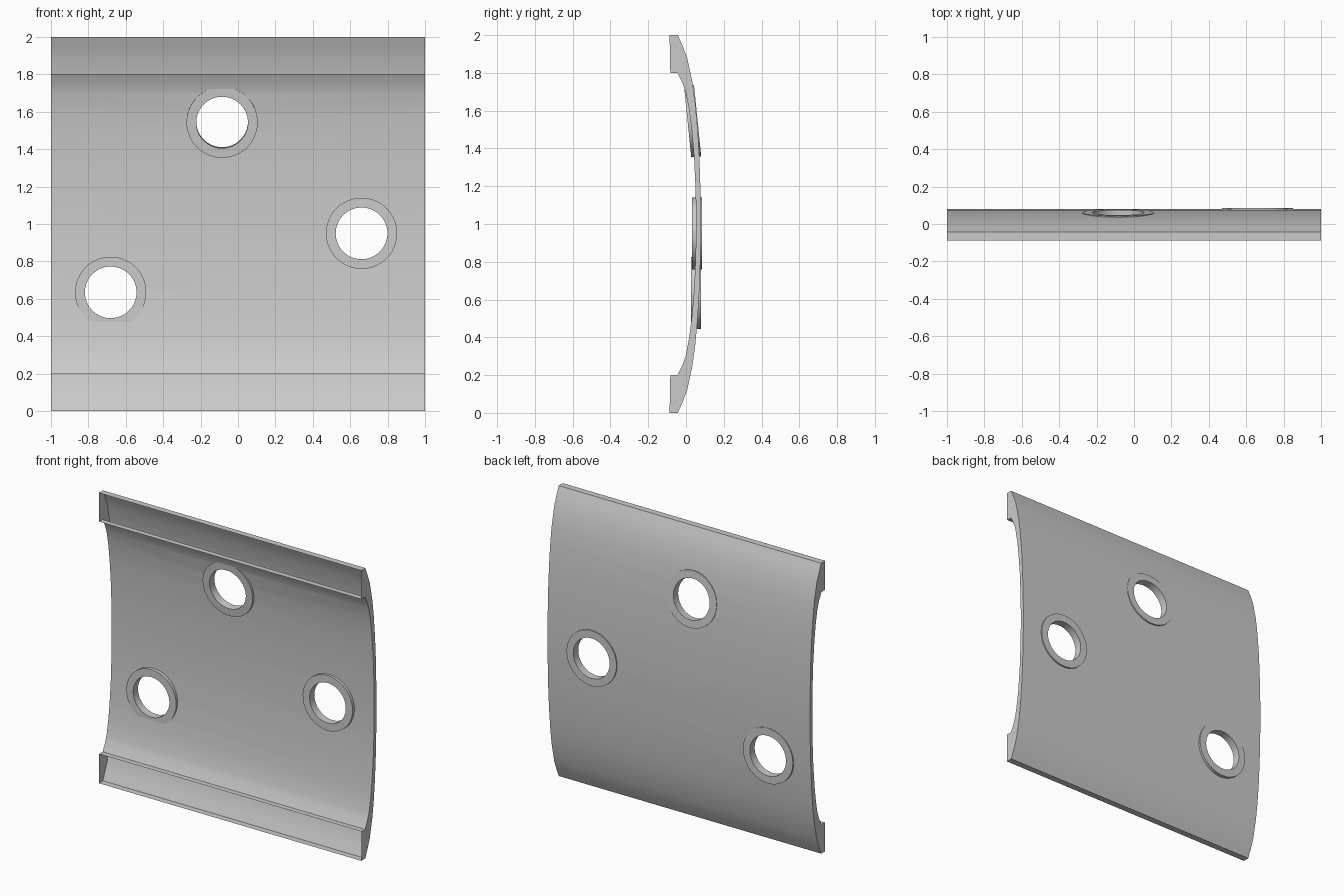
import bpy, bmesh, math

if "Cube" in bpy.data.objects:
    bpy.data.objects.remove(bpy.data.objects["Cube"])

# Half profiles: (distance from mid height, y)
OUTER = [(1, -.043), (.94, -.017), (.88, .006), (.75, .034), (.64, .049), (.5, .062),
         (.35, .071), (.2, .076), (.07, .079)]
INNER = [(.07, .053), (.2, .050), (.35, .043), (.5, .030), (.6, .017), (.7, -.002),
         (.75, -.020), (.8, -.045)]
LIP = [(.8, -.083), (1, -.087)]
# Ring centres (x, y, z) and tilt about x
RINGS = [(-.085, .035, 1.545, .10), (.66, .0595, .95, 0), (-.68, .0535, .635, 0)]


def make_object(name, bm):
    bmesh.ops.recalc_face_normals(bm, faces=bm.faces)
    mesh = bpy.data.meshes.new(name)
    bm.to_mesh(mesh)
    bm.free()
    ob = bpy.data.objects.new(name, mesh)
    bpy.context.collection.objects.link(ob)
    return ob


def activate(ob):
    bpy.ops.object.select_all(action='DESELECT')
    ob.select_set(True)
    bpy.context.view_layer.objects.active = ob


def lathe(name, profile, place, closed, n=64):
    """Revolve (radius, y) points about the y axis."""
    bm = bmesh.new()
    rows = [[bm.verts.new((r * math.cos(a), y, r * math.sin(a))) for r, y in profile]
            for a in (2 * math.pi * i / n for i in range(n))]
    m = len(profile)
    for i in range(n):
        a, b = rows[i], rows[(i + 1) % n]
        for j in range(m if closed else m - 1):
            k = (j + 1) % m
            bm.faces.new((a[j], a[k], b[k], b[j]))
    if not closed:
        bm.faces.new([r[0] for r in rows])
        bm.faces.new([r[-1] for r in rows])
    ob = make_object(name, bm)
    x, y, z, tilt = place
    ob.location, ob.rotation_euler = (x, y, z), (tilt, 0, 0)
    return ob


# Curved panel with two lips, extruded along x
half_out = [(y, 1 + d) for d, y in OUTER]
half_in = [(y, 1 + d) for d, y in INNER + LIP]
flip = lambda pts: [(y, 2 - z) for y, z in reversed(pts)]
profile = half_out + flip(half_out) + flip(half_in) + half_in
bm = bmesh.new()
face = bm.faces.new([bm.verts.new((-1, y, z)) for y, z in profile])
ext = bmesh.ops.extrude_face_region(bm, geom=[face], use_keep_orig=True)
bmesh.ops.translate(bm, vec=(2, 0, 0),
                    verts=[g for g in ext['geom'] if isinstance(g, bmesh.types.BMVert)])
panel = make_object("curved_panel", bm)

# Bolt holes and their ring bushings
for i, place in enumerate(RINGS):
    cutter = lathe("hole_cutter", [(.155, -.2), (.155, .2)], place, False)
    cutter.hide_render = True
    mod = panel.modifiers.new("hole", 'BOOLEAN')
    mod.operation, mod.solver, mod.object = 'DIFFERENCE', 'EXACT', cutter
    activate(panel)
    bpy.ops.object.modifier_apply(modifier=mod.name)
    bpy.data.objects.remove(cutter)
    t = .0265
    ring = lathe("hole_ring_%d" % (i + 1), [(.138, -t), (.19, -t), (.19, t), (.138, t)],
                 place, True)
    activate(ring)
    bpy.ops.object.shade_smooth_by_angle(angle=math.radians(30))

# Lips are open at the front
bm = bmesh.new()
bm.from_mesh(panel.data)
fronts = [f for f in bm.faces if all(v.co.y < -.08 for v in f.verts)]
bmesh.ops.delete(bm, geom=fronts, context='FACES')
bm.to_mesh(panel.data)
bm.free()
activate(panel)
bpy.ops.object.shade_smooth_by_angle(angle=math.radians(30))
